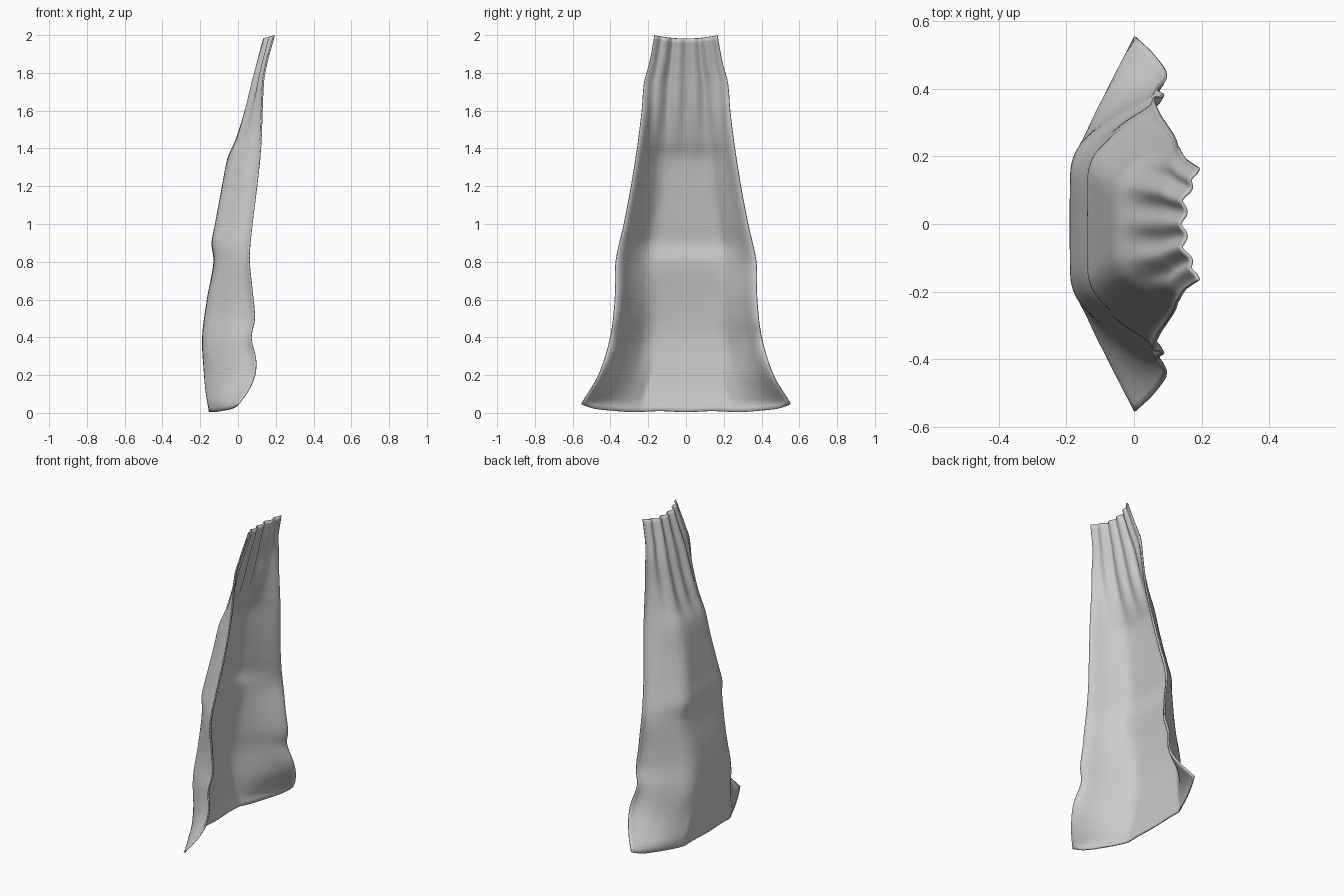
import bpy
import bmesh
import math

default_cube = bpy.data.objects.get("Cube")
if default_cube:
    bpy.data.objects.remove(default_cube, do_unlink=True)

# Profiles by height: side hem reach, side hem half width, centre of the back
HEM_X = [(.05, 0), (.12, .05), (.2, .085), (.28, .09), (.4, .065), (.5, .083), (.65, .07),
         (.82, .055), (1, .07), (1.2, .095), (1.4, .115), (1.75, .13), (1.85, .147), (2, .188)]
HEM_Y = [(.05, .555), (.2, .465), (.4, .402), (.6, .378), (.8, .373), (1, .33), (1.2, .292),
         (1.4, .26), (1.6, .235), (1.75, .222), (1.85, .195), (2, .167)]
BACK_X = [(0, -.153), (.1, -.17), (.2, -.18), (.4, -.19), (.6, -.165), (.8, -.13), (.9, -.14),
          (1, -.122), (1.2, -.085), (1.35, -.055), (1.45, -.012), (1.6, .035), (1.8, .085), (2, .138)]
# Cross-section from middle of the back (0) to the hem (1)
SECTION = [(0, 0), (.35, .01), (.48, .05), (.6, .17), (.8, .56), (.93, .93), (1, 1)]


def smoothstep(a, b, t):
    t = max(0, min(1, (t - a) / (b - a)))
    return t * t * (3 - 2 * t)


def curve(points, t):
    """Smooth Hermite interpolation through a list of (position, value)."""
    t = max(points[0][0], min(points[-1][0], t))
    n = len(points)
    i = next(k for k in range(n - 1) if t <= points[k + 1][0])

    def slope(k):
        a, b = points[max(k - 1, 0)], points[min(k + 1, n - 1)]
        return (b[1] - a[1]) / (b[0] - a[0])

    (p, a), (q, b) = points[i], points[i + 1]
    h = q - p
    s = (t - p) / h
    return (a * (1 + 2 * s) * (1 - s) ** 2 + b * s * s * (3 - 2 * s)
            + h * s * (1 - s) * (slope(i) * (1 - s) - slope(i + 1) * s))


def cloth_point(u, v):
    """u runs across from hem to hem (-1 to 1), v runs from bottom to top."""
    side = abs(u)
    low = .004 + .046 * side ** 8 + .005 * math.sin(side * math.pi * 2) ** 2
    high = 1.982 + .018 * side ** 2
    z = low + (high - low) * v
    back, hem, width = curve(BACK_X, z), curve(HEM_X, z), curve(HEM_Y, z)

    # The sides open into straighter panels near the ground
    f = curve(SECTION, side)
    straight = max(0, (side - .42) / .58)
    f += (straight - f) * (1 - smoothstep(.05, .35, z))
    x = back + (hem - back) * f

    # Soft gathers under the collar and shallow waves lower down
    inner = 1 - smoothstep(.6, .95, side)
    gather = smoothstep(1.3, 1.65, z) * inner
    x += gather * .009 * (1 - math.cos(side * 15))
    x += .004 * math.sin(z * 9 + side * 5) * inner * smoothstep(.2, .6, side)
    return x, u * width, z


# Draped cloth sheet
COLS, ROWS = 64, 90
bm = bmesh.new()
grid = [[bm.verts.new(cloth_point(2 * i / COLS - 1, j / ROWS)) for i in range(COLS + 1)]
        for j in range(ROWS + 1)]
for j in range(ROWS):
    for i in range(COLS):
        bm.faces.new((grid[j][i], grid[j + 1][i], grid[j + 1][i + 1], grid[j][i + 1]))
bm.normal_update()
mesh = bpy.data.meshes.new("cape")
bm.to_mesh(mesh)
bm.free()
cape = bpy.data.objects.new("cape", mesh)
bpy.context.collection.objects.link(cape)

# Thin fabric, thickened towards the inside
fabric = cape.modifiers.new("fabric_thickness", "SOLIDIFY")
fabric.thickness = .008
fabric.offset = -1

# Plain grey cloth
cloth = bpy.data.materials.new("light_grey_cloth")
cloth.use_nodes = True
grey = (.6, .6, .6, 1)
cloth.diffuse_color = grey
cloth.node_tree.nodes["Principled BSDF"].inputs["Base Color"].default_value = grey
mesh.materials.append(cloth)

bpy.ops.object.select_all(action="DESELECT")
cape.select_set(True)
bpy.context.view_layer.objects.active = cape
bpy.ops.object.shade_smooth_by_angle(angle=math.radians(50))
